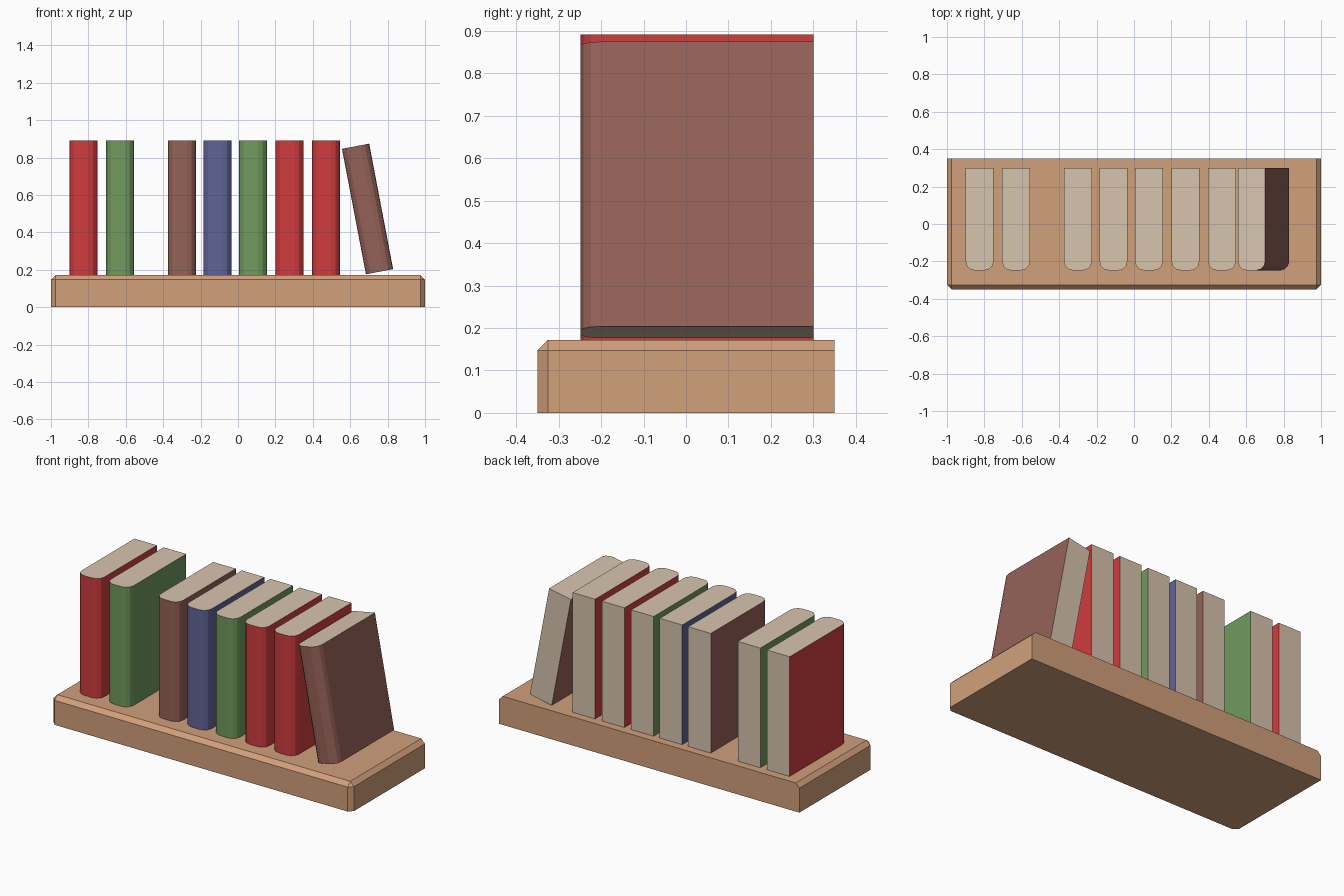
import bpy, bmesh, math
from mathutils import Matrix

if "Cube" in bpy.data.objects:
    bpy.data.objects.remove(bpy.data.objects["Cube"])


def material(name, rgb):
    # sRGB 0-255 to linear
    m = bpy.data.materials.new(name)
    m.diffuse_color = [(c / 255) ** 2.2 for c in rgb] + [1]
    m.use_nodes = True
    m.node_tree.nodes["Principled BSDF"].inputs["Base Color"].default_value = m.diffuse_color
    return m


MATS = {
    "wood": material("wood", (208, 158, 122)),
    "paper": material("paper", (214, 194, 172)),
    "red": material("red", (206, 62, 64)),
    "green": material("green", (112, 152, 94)),
    "brown": material("brown", (148, 98, 88)),
    "blue": material("blue", (96, 100, 150)),
}


def box(bm, lo, hi):
    bmesh.ops.create_cube(bm, size=1)
    for v in bm.verts:
        v.co = [l + (c + 0.5) * (h - l) for c, l, h in zip(v.co, lo, hi)]


def finish(bm, name, mats):
    mesh = bpy.data.meshes.new(name)
    bm.to_mesh(mesh)
    bm.free()
    for m in mats:
        mesh.materials.append(MATS[m])
    obj = bpy.data.objects.new(name, mesh)
    bpy.context.collection.objects.link(obj)
    return obj


def is_line(edge, **fixed):
    return all(abs(getattr(v.co, a) - val) < 1e-5 for v in edge.verts for a, val in fixed.items())


# Shelf board, chamfered everywhere except the back and the underside
W, D, H = 1.0, 0.35, 0.172
bm = bmesh.new()
box(bm, (-W, -D, 0), (W, D, H))
edges = [e for e in bm.edges if is_line(e, y=-D, z=H)
         or any(is_line(e, x=s, z=H) or is_line(e, x=s, y=-D) for s in (-W, W))]
bmesh.ops.bevel(bm, geom=edges, offset=0.025, segments=1, affect='EDGES', profile=0.5)
finish(bm, "shelf_board", ["wood"])


# Book: rounded spine to the front, paper on the top, bottom and back
def book(name, color, x, z=H, height=0.72, width=0.15, tilt=0.0):
    y0, y1 = -0.248, 0.30
    bm = bmesh.new()
    box(bm, (0, y0, 0), (width, y1, height))
    spine = [e for e in bm.edges if is_line(e, x=0, y=y0) or is_line(e, x=width, y=y0)]
    bmesh.ops.bevel(bm, geom=spine, offset=0.048, segments=3, affect='EDGES', profile=0.5)
    bm.normal_update()
    for f in bm.faces:
        f.material_index = int(abs(f.normal.z) > 0.9 or f.normal.y > 0.9)
    obj = finish(bm, name, [color, "paper"])
    obj.matrix_world = Matrix.Translation((x, 0, z)) @ Matrix.Rotation(tilt, 4, 'Y')
    return obj


# Row of upright books
row = [("red", -0.90), ("green", -0.705), ("brown", -0.375), ("blue", -0.185),
       ("green", 0.005), ("red", 0.20), ("red", 0.395)]
for i, (color, x) in enumerate(row, 1):
    book(f"{color}_book_{i}", color, x)

# Last book leaning against the row
book("leaning_book", "brown", 0.684, z=0.176, height=0.683, width=0.148, tilt=-math.radians(10.8))
